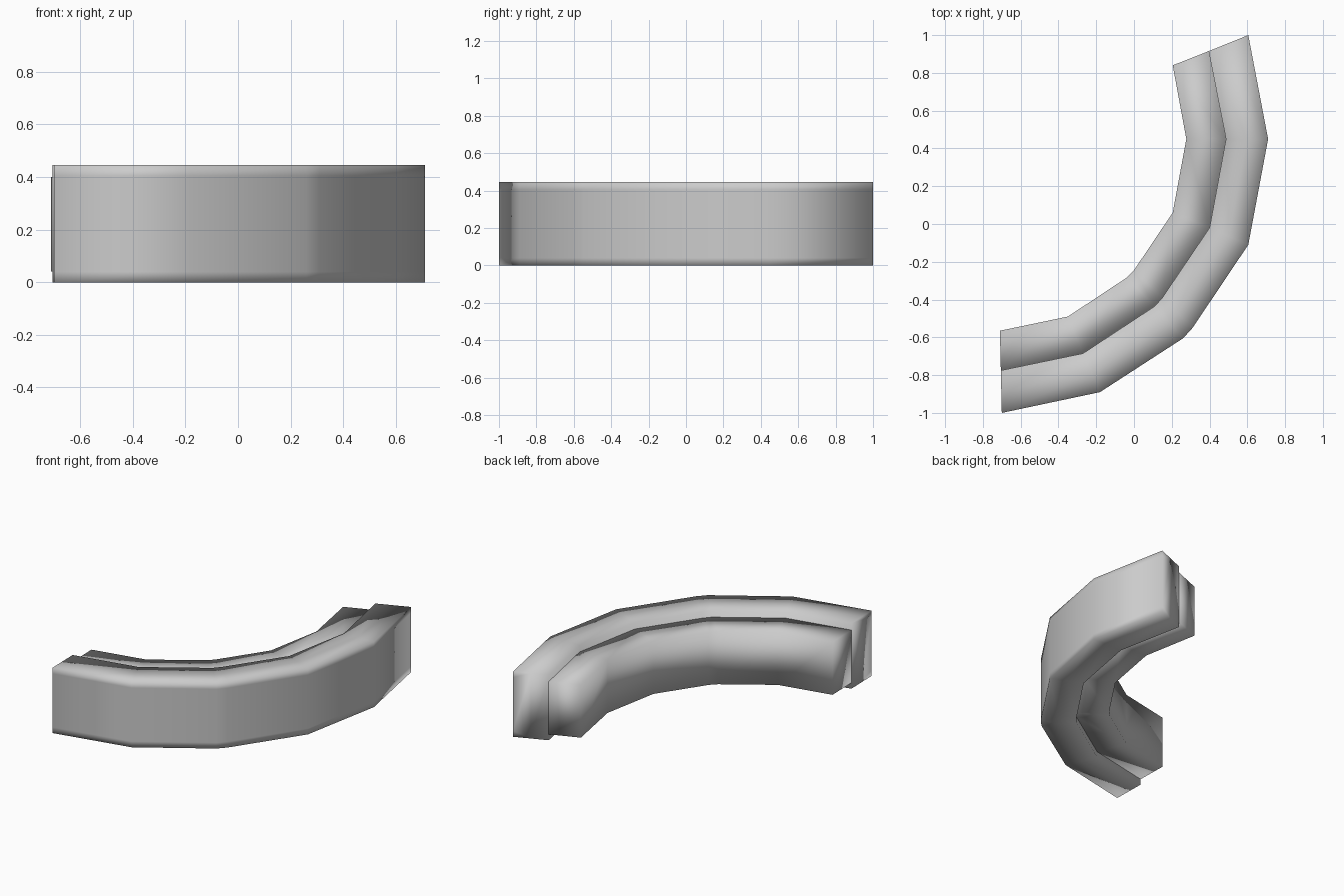
import bpy, bmesh
from mathutils import Vector

cube = bpy.data.objects.get("Cube")
if cube:
    bpy.data.objects.remove(cube, do_unlink=True)

grey = bpy.data.materials.new("plain_grey")
grey.use_nodes = True
colour = (0.6, 0.6, 0.6, 1)
grey.diffuse_color = colour
grey.node_tree.nodes["Principled BSDF"].inputs["Base Color"].default_value = colour

# Plan outlines of the bend: outer wall, seam between the bands, inner wall
outer = [(-.70, -1), (-.18, -.89), (.26, -.605), (.31, -.55), (.605, -.11), (.71, .45), (.605, 1)]
seam = [(-.705, -.775), (-.27, -.685), (.11, -.435), (.15, -.39), (.40, -.02), (.487, .45), (.395, .915)]
inner = [(-.71, -.565), (-.35, -.49), (-.04, -.285), (0, -.245), (.205, .06), (.277, .45), (.205, .84)]


def curved_band(name, front, back, section):
    """Loft a section of (depth fraction, height) points along two outlines."""
    bm = bmesh.new()
    rings = []
    for f, b in zip(front, back):
        f, b = Vector(f), Vector(b)
        rings.append([bm.verts.new((*f.lerp(b, t), z)) for t, z in section])
    n = len(section)
    for r, s in zip(rings, rings[1:]):
        for i in range(n):
            j = (i + 1) % n
            bm.faces.new((r[i], r[j], s[j], s[i]))
    bm.faces.new(rings[0])
    bm.faces.new(rings[-1][::-1])
    bmesh.ops.recalc_face_normals(bm, faces=bm.faces)
    for face in bm.faces:
        face.smooth = True
    mesh = bpy.data.meshes.new(name)
    bm.to_mesh(mesh)
    bm.free()
    mesh.materials.append(grey)
    obj = bpy.data.objects.new(name, mesh)
    bpy.context.collection.objects.link(obj)
    return obj


# Tall outer band, with support loops that soften its outer edges
top = .445
curved_band("outer_band", outer, seam,
            [(0, 0), (0, .04), (0, top - .04), (0, top), (.5, top), (1, top), (1, 0), (.5, 0)])

# Lower inner band, stepped in from the top and bottom
curved_band("inner_band", seam, inner, [(0, .04), (0, .4), (1, .4), (1, .04)])
